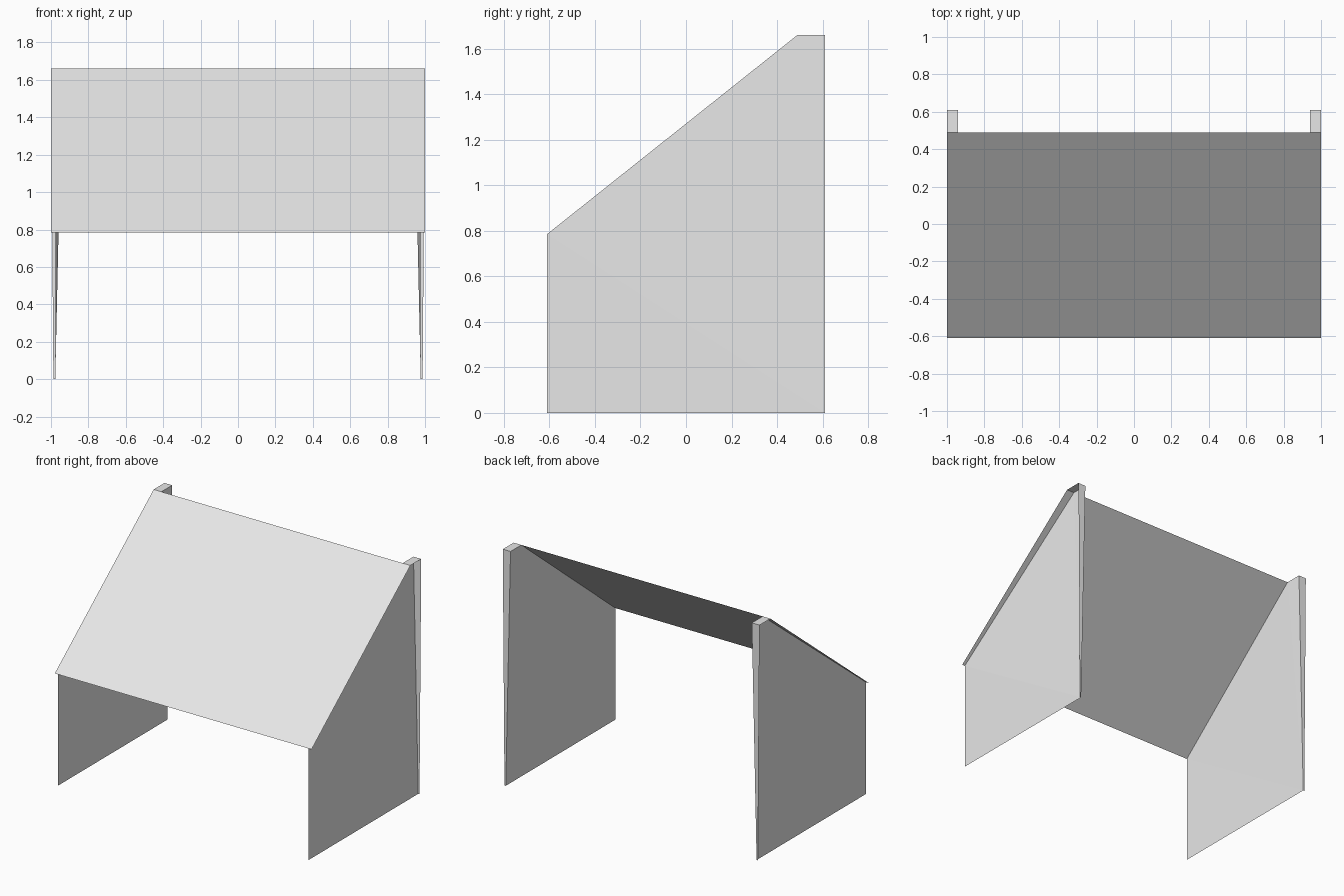
import bpy
import bmesh

cube = bpy.data.objects.get("Cube")
if cube:
    bpy.data.objects.remove(cube, do_unlink=True)

# One plain sheet colour
grey = bpy.data.materials.new("light_grey")
grey.use_nodes = True
colour = (0.8, 0.8, 0.8, 1)
grey.diffuse_color = colour
grey.node_tree.nodes["Principled BSDF"].inputs["Base Color"].default_value = colour

FRONT, RIDGE, BACK = -0.61, 0.49, 0.61
EAVE, TOP = 0.785, 1.66
FOOT_IN, FOOT_OUT, TOP_IN, TOP_OUT = 0.977, 0.987, 0.94, 1.0


def sheet(name, polygons):
    """Thin folded sheet made from a few flat polygons sharing corners."""
    bm = bmesh.new()
    for points in polygons:
        bm.faces.new([bm.verts.new(p) for p in points])
    bmesh.ops.remove_doubles(bm, verts=bm.verts, dist=0.0001)
    bmesh.ops.recalc_face_normals(bm, faces=bm.faces)
    mesh = bpy.data.meshes.new(name)
    bm.to_mesh(mesh)
    bm.free()
    mesh.materials.append(grey)
    obj = bpy.data.objects.new(name, mesh)
    bpy.context.collection.objects.link(obj)
    return obj


# Sloping roof, overhanging both side panels
sheet("sloping_roof", [[
    (-TOP_OUT, FRONT, EAVE), (TOP_OUT, FRONT, EAVE),
    (TOP_OUT, RIDGE, TOP), (-TOP_OUT, RIDGE, TOP)]])

for side, s in (("left", 1), ("right", -1)):
    front_foot = (s * FOOT_IN, FRONT, 0)
    back_foot = (s * FOOT_IN, BACK, 0)
    front_eave = (s * FOOT_IN, FRONT, EAVE)
    ridge = (s * TOP_IN, RIDGE, TOP)
    back_top = (s * TOP_IN, BACK, TOP)
    outer_top = (s * TOP_OUT, BACK, TOP)
    outer_ridge = (s * TOP_OUT, RIDGE, TOP)
    outer_foot = (s * FOOT_OUT, BACK, 0)

    # Side panel leaning inward toward the back top corner
    sheet(side + "_side_panel", [
        [front_foot, back_foot, front_eave],
        [front_eave, back_foot, ridge],
        [ridge, back_foot, back_top]])

    # Tapered rear flange and the small cap folded over it
    sheet(side + "_rear_flange", [
        [back_foot, outer_foot, outer_top, back_top],
        [ridge, back_top, outer_top, outer_ridge]])
